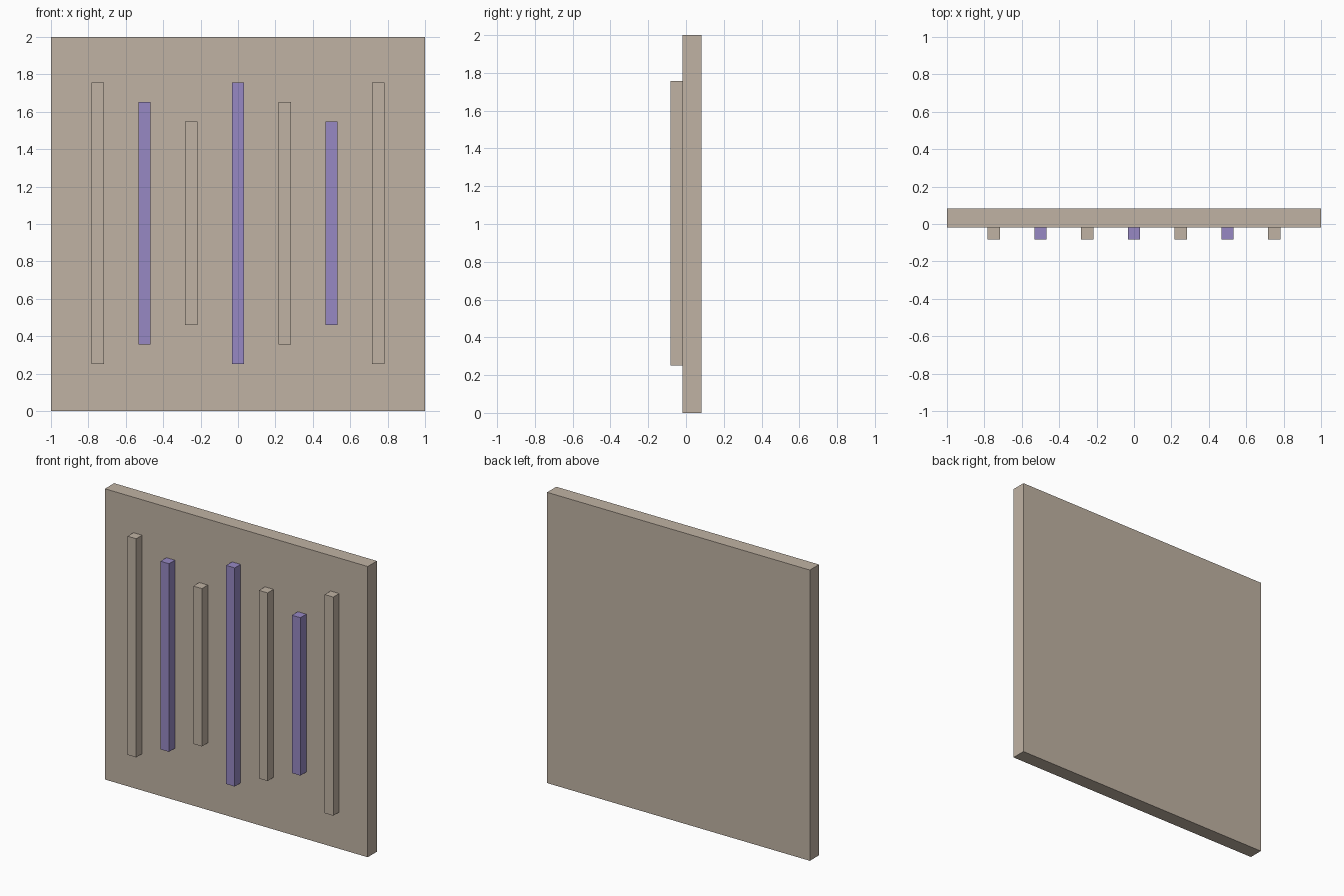
import bpy

if "Cube" in bpy.data.objects:
    bpy.data.objects.remove(bpy.data.objects["Cube"])


def material(name, rgb):
    mat = bpy.data.materials.new(name)
    mat.diffuse_color = (*rgb, 1.0)
    mat.use_nodes = True
    mat.node_tree.nodes["Principled BSDF"].inputs["Base Color"].default_value = mat.diffuse_color
    return mat


def box(name, x, y, z, mat):
    """Box spanning the given (min, max) ranges."""
    spans = (x, y, z)
    bpy.ops.mesh.primitive_cube_add(size=1, location=[(a + b) / 2 for a, b in spans])
    obj = bpy.context.object
    obj.name = name
    obj.scale = [b - a for a, b in spans]
    bpy.ops.object.transform_apply(location=False, rotation=False, scale=True)
    obj.data.materials.append(mat)
    return obj


tan = material("tan", (0.53, 0.45, 0.37))
purple = material("purple", (0.31, 0.25, 0.55))

BACK, FACE, FRONT = 0.082, -0.018, -0.082

# Square backing panel
box("panel", (-1, 1), (FACE, BACK), (0, 2), tan)

# Seven vertical slats, three repeating lengths, alternating colours
half_lengths = (0.752, 0.647, 0.543)
for i in range(7):
    x = (i - 3) * 0.25
    h = half_lengths[i % 3]
    box(f"slat_{i + 1}", (x - 0.0325, x + 0.0325), (FRONT, FACE),
        (1.004 - h, 1.004 + h), purple if i % 2 else tan)
